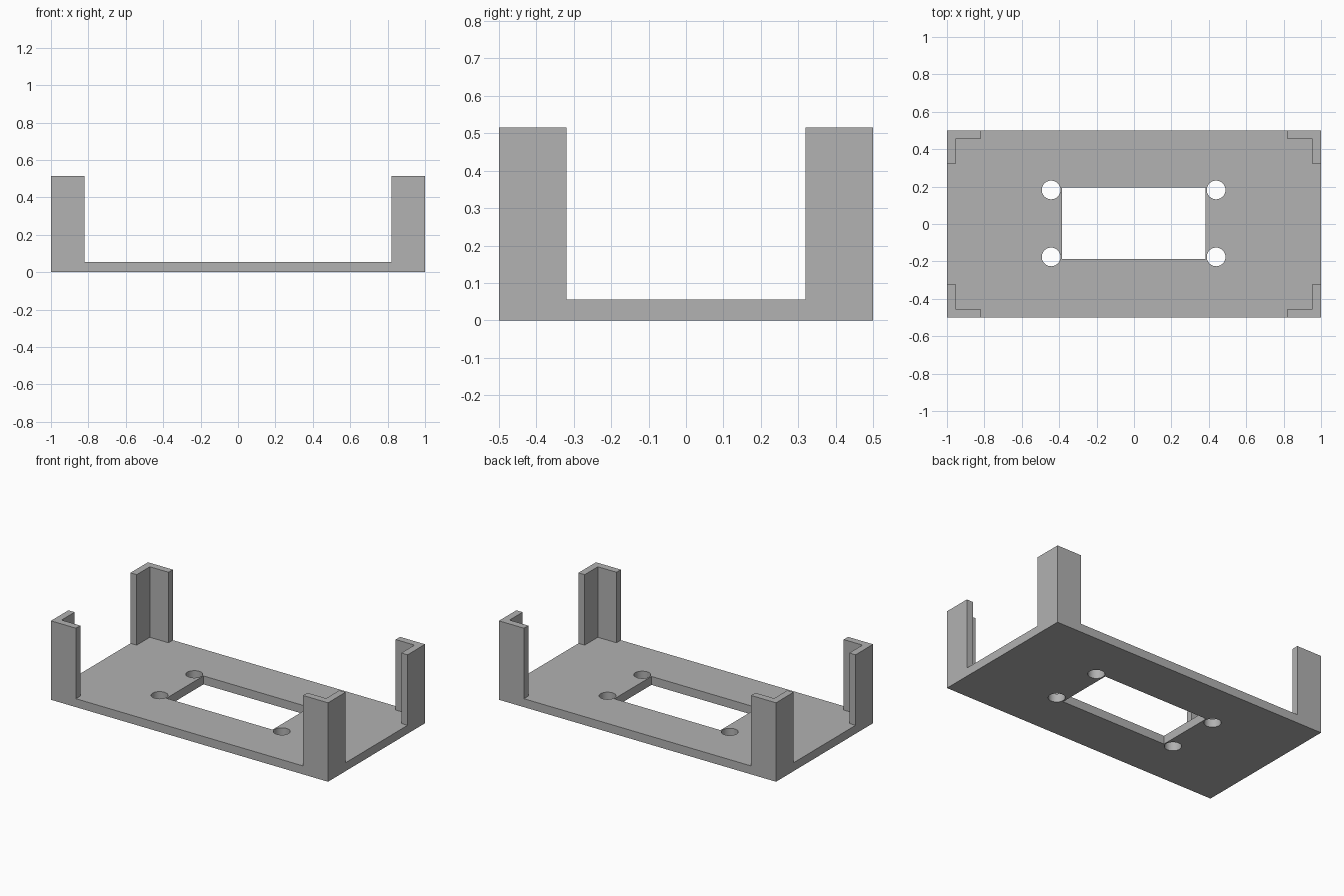
import bpy, bmesh
from mathutils import Matrix, Vector

cube = bpy.data.objects.get("Cube")
if cube:
    bpy.data.objects.remove(cube, do_unlink=True)

BASE_T, HEIGHT, WALL, ARM = 0.055, 0.515, 0.045, 0.18
CX, CY = -0.002, 0.003  # centre of the opening

grey = bpy.data.materials.new("plain grey")
grey.use_nodes = True
grey.diffuse_color = (0.445, 0.445, 0.445, 1)
grey.node_tree.nodes["Principled BSDF"].inputs["Base Color"].default_value = grey.diffuse_color


def finish(name, bm):
    bmesh.ops.recalc_face_normals(bm, faces=bm.faces)
    mesh = bpy.data.meshes.new(name)
    bm.to_mesh(mesh)
    bm.free()
    mesh.materials.append(grey)
    obj = bpy.data.objects.new(name, mesh)
    bpy.context.collection.objects.link(obj)
    return obj


def box(name, lo, hi):
    lo, hi = Vector(lo), Vector(hi)
    bm = bmesh.new()
    bmesh.ops.create_cube(bm, size=1, matrix=Matrix.Translation((lo + hi) / 2)
                          @ Matrix.Diagonal((*(hi - lo), 1)))
    return finish(name, bm)


def cut(target, cutter):
    mod = target.modifiers.new(cutter.name, 'BOOLEAN')
    mod.operation = 'DIFFERENCE'
    mod.solver = 'EXACT'
    mod.object = cutter
    cutter.hide_render = True
    cutter.hide_set(True)


# Base plate with a rectangular opening
base = box("base_plate", (-1, -0.5, 0), (1, 0.5, BASE_T))
cut(base, box("opening_cutter", (CX - 0.383, CY - 0.191, -0.1), (CX + 0.383, CY + 0.191, 0.2)))

# Four screw holes just outside the opening corners
bm = bmesh.new()
for sx in (-1, 1):
    for sy in (-1, 1):
        bmesh.ops.create_cone(bm, cap_ends=True, segments=48, radius1=0.05, radius2=0.05, depth=0.4,
                              matrix=Matrix.Translation((CX + sx * 0.441, CY + sy * 0.179, 0)))
cut(base, finish("screw_hole_cutter", bm))

# Apply the cuts, then remove the cutters
bpy.context.view_layer.update()
cut_mesh = bpy.data.meshes.new_from_object(base.evaluated_get(bpy.context.evaluated_depsgraph_get()))
cutters = [m.object for m in base.modifiers]
base.modifiers.clear()
base.data = cut_mesh
for c in cutters:
    bpy.data.objects.remove(c, do_unlink=True)

# L-shaped corner posts
for sx, side in ((-1, "right"), (1, "left")):
    for sy, end in ((-1, "front"), (1, "back")):
        profile = [(1, 0.5), (1 - ARM, 0.5), (1 - ARM, 0.5 - WALL),
                   (1 - WALL, 0.5 - WALL), (1 - WALL, 0.5 - ARM), (1, 0.5 - ARM)]
        bm = bmesh.new()
        face = bm.faces.new([bm.verts.new((sx * x, sy * y, BASE_T)) for x, y in profile])
        top = bmesh.ops.extrude_face_region(bm, geom=[face], use_keep_orig=True)["geom"]
        bmesh.ops.translate(bm, vec=(0, 0, HEIGHT - BASE_T),
                            verts=[v for v in top if isinstance(v, bmesh.types.BMVert)])
        finish(f"{end}_{side}_corner_post", bm)

# Smooth the hole walls, keep other edges sharp
bpy.ops.object.select_all(action='DESELECT')
base.select_set(True)
bpy.context.view_layer.objects.active = base
bpy.ops.object.shade_smooth_by_angle()
